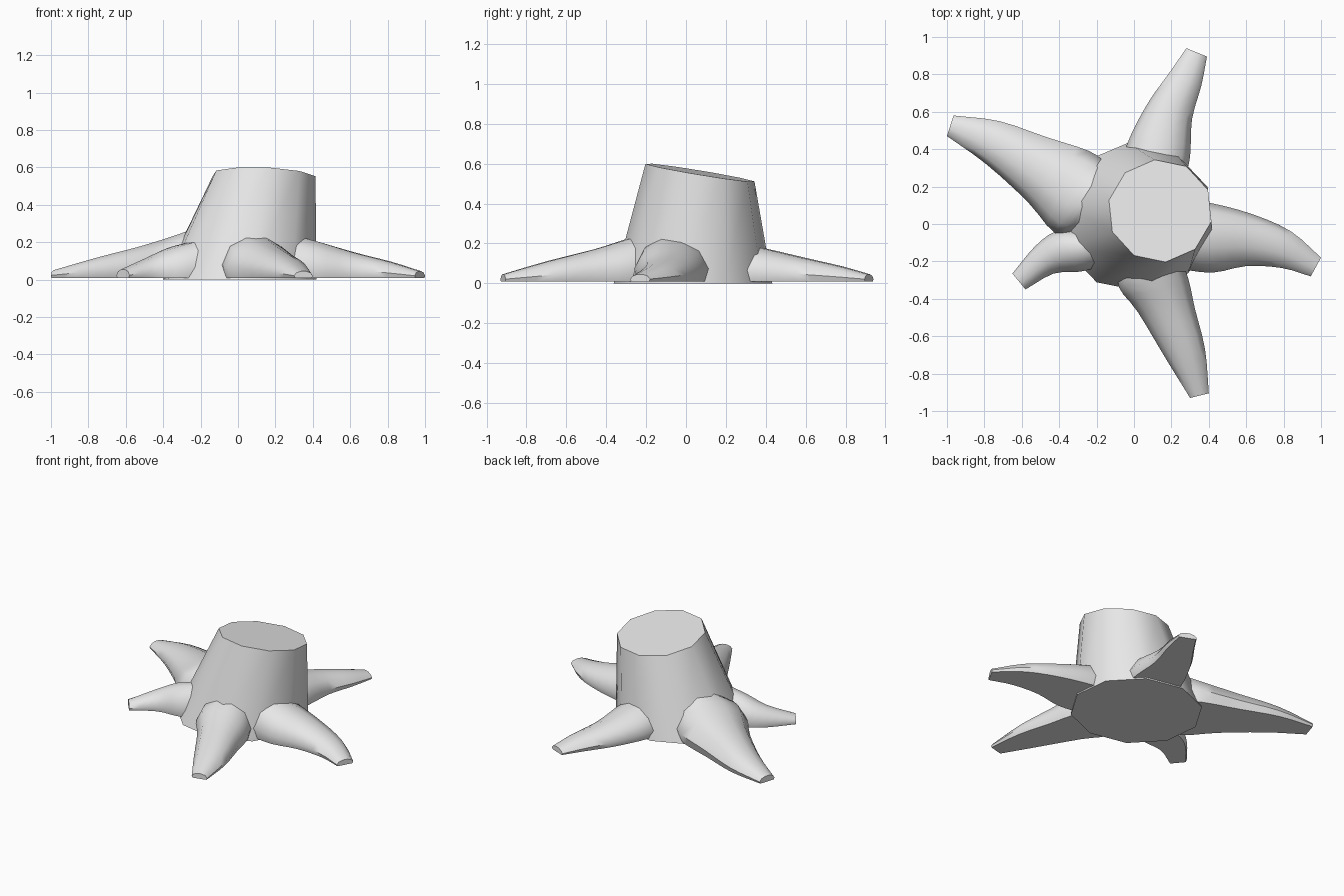
import bpy, bmesh
from math import cos, sin, radians
from mathutils import Vector

cube = bpy.data.objects.get("Cube")
if cube:
    bpy.data.objects.remove(cube, do_unlink=True)

# Single wood colour
wood = bpy.data.materials.new("pale_grey")
wood.use_nodes = True
wood.diffuse_color = (0.8, 0.8, 0.8, 1)
wood.node_tree.nodes["Principled BSDF"].inputs["Base Color"].default_value = (0.8, 0.8, 0.8, 1)


def loft(name, rings, angle):
    """Skin a list of equal-sized rings, cap both ends and smooth."""
    bm = bmesh.new()
    loops = [[bm.verts.new(p) for p in ring] for ring in rings]
    n = len(loops[0])
    for a, b in zip(loops, loops[1:]):
        for i in range(n):
            j = (i + 1) % n
            bm.faces.new((a[i], a[j], b[j], b[i]))
    bm.faces.new(loops[0])
    bm.faces.new(loops[-1])
    bmesh.ops.recalc_face_normals(bm, faces=bm.faces)
    mesh = bpy.data.meshes.new(name)
    bm.to_mesh(mesh)
    bm.free()
    obj = bpy.data.objects.new(name, mesh)
    bpy.context.collection.objects.link(obj)
    mesh.materials.append(wood)
    bpy.ops.object.select_all(action="DESELECT")
    obj.select_set(True)
    bpy.context.view_layer.objects.active = obj
    bpy.ops.object.shade_smooth_by_angle(angle=radians(angle))
    return obj


def smooth_path(stations, steps=3):
    """Catmull-Rom samples through the stations."""
    pts = [Vector(s) for s in stations]
    pts = [pts[0] * 2 - pts[1]] + pts + [pts[-1] * 2 - pts[-2]]
    out = []
    for a, b, c, d in zip(pts, pts[1:], pts[2:], pts[3:]):
        for k in range(steps):
            t = k / steps
            out.append((b * 2 + (c - a) * t + (a * 2 - b * 5 + c * 4 - d) * t * t
                        + (b * 3 - a - c * 3 + d) * t ** 3) / 2)
    return out + [pts[-2]]


# Root cross-section: (side, height), flat underneath
SECTION = [(-.9, 0), (-1, .32), (-.75, .77), (-.28, 1),
           (.28, 1), (.75, .77), (1, .32), (.9, 0)]
GROUND = 0.01


def add_root(name, *stations):
    """Each station: left edge x, y, right edge x, y, and height."""
    rings = []
    for ax, ay, bx, by, h in smooth_path([Vector(s) for s in stations]):
        a, b = Vector((ax, ay, GROUND)), Vector((bx, by, GROUND))
        mid, half = (a + b) / 2, (b - a) / 2
        rings.append([mid + half * s + Vector((0, 0, (h - GROUND) * z)) for s, z in SECTION])
    return loft(name, rings, 50)


# Leaning trunk with a slanted cut
SIDES = 10
angles = [radians(24 + 360 / SIDES * i) for i in range(SIDES)]
bottom = [Vector((.01 + .42 * cos(t), .035 + .4 * sin(t), 0)) for t in angles]
top = []
for t in angles:
    x, y = .28 * cos(t), .275 * sin(t)
    top.append(Vector((.14 + x, .07 + y, .555 - .165 * y - .04 * x)))
loft("trunk", [bottom, top], 45)

# Spreading roots
add_root("root_left",
         (.24, .13, .24, -.24, .25), (.42, .11, .42, -.26, .205),
         (.64, .05, .6, -.225, .145), (.84, -.04, .79, -.235, .095),
         (1, -.18, .945, -.28, .045))
add_root("root_back",
         (-.04, .3, .27, .24, .2), (-.04, .42, .3, .36, .175),
         (.07, .64, .31, .56, .125), (.19, .81, .36, .74, .085),
         (.28, .94, .39, .895, .045))
add_root("root_back_right",
         (-.14, .32, -.3, -.03, .27), (-.24, .39, -.42, -.05, .23),
         (-.47, .465, -.57, .12, .175), (-.72, .55, -.79, .32, .115),
         (-.965, .58, -1, .47, .05))
add_root("root_front_right",
         (-.3, -.03, -.19, -.23, .2), (-.42, -.04, -.29, -.255, .17),
         (-.53, -.12, -.43, -.265, .115), (-.65, -.265, -.58, -.35, .055))
add_root("root_front",
         (-.08, -.22, .24, -.17, .25), (-.08, -.34, .29, -.29, .215),
         (.02, -.47, .325, -.45, .17), (.17, -.72, .38, -.67, .11),
         (.3, -.93, .4, -.905, .045))
